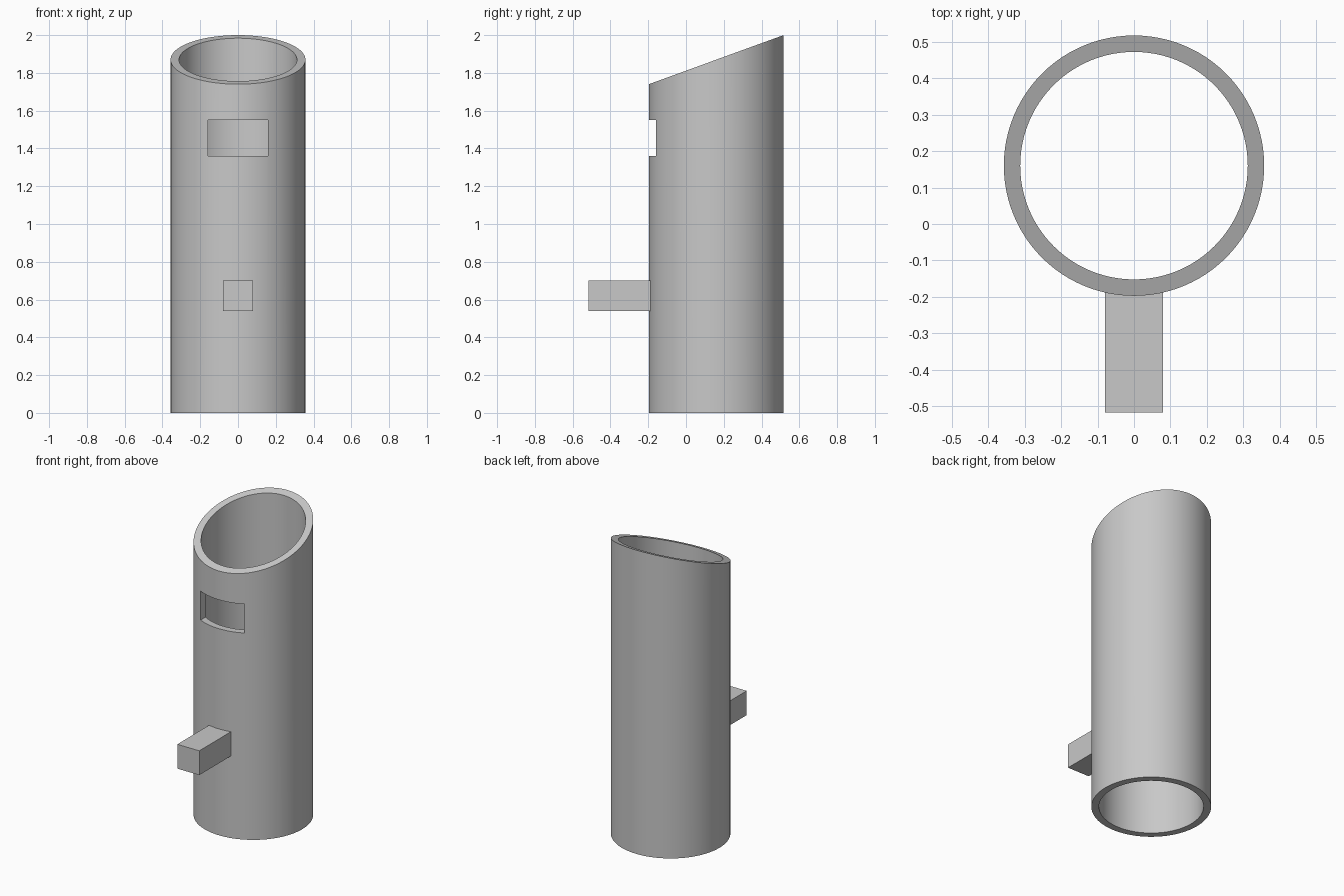
import bpy, bmesh, math

if "Cube" in bpy.data.objects:
    bpy.data.objects.remove(bpy.data.objects["Cube"], do_unlink=True)

SEGMENTS = 96
OUTER, INNER, CENTRE_Y = 0.357, 0.312, 0.16
LOW_TOP, HIGH_TOP = 1.74, 2.0

grey = bpy.data.materials.new("plain_grey")
grey.use_nodes = True
colour = (0.58, 0.58, 0.58, 1)
grey.diffuse_color = colour
grey.node_tree.nodes["Principled BSDF"].inputs["Base Color"].default_value = colour


def add_object(name, bm):
    bmesh.ops.recalc_face_normals(bm, faces=bm.faces)
    mesh = bpy.data.meshes.new(name)
    bm.to_mesh(mesh)
    bm.free()
    obj = bpy.data.objects.new(name, mesh)
    bpy.context.collection.objects.link(obj)
    mesh.materials.append(grey)
    return obj


def box(name, low, high):
    bm = bmesh.new()
    bmesh.ops.create_cube(bm, size=1)
    for v in bm.verts:
        v.co = [(a + b) / 2 + c * (b - a) for a, b, c in zip(low, high, v.co)]
    return add_object(name, bm)


def slant(y):
    t = (y - CENTRE_Y + OUTER) / (2 * OUTER)
    return LOW_TOP + t * (HIGH_TOP - LOW_TOP)


# Hollow tube with a sloping top: outer wall, rim, inner wall and base ring
bm = bmesh.new()
rings = []
for radius, is_top in ((OUTER, False), (OUTER, True), (INNER, True), (INNER, False)):
    ring = []
    for i in range(SEGMENTS):
        a = 2 * math.pi * i / SEGMENTS
        y = CENTRE_Y + radius * math.sin(a)
        ring.append(bm.verts.new((radius * math.cos(a), y, slant(y) if is_top else 0)))
    rings.append(ring)
for k, ring in enumerate(rings):
    following = rings[(k + 1) % len(rings)]
    for i in range(SEGMENTS):
        j = (i + 1) % SEGMENTS
        bm.faces.new((ring[i], ring[j], following[j], following[i]))
tube = add_object("tube", bm)

# Rectangular window through the front wall
cutter = box("window_cutter", (-0.16, -0.4, 1.36), (0.16, 0.1, 1.55))
cutter.hide_render = True
cut = tube.modifiers.new("window", "BOOLEAN")
cut.operation = "DIFFERENCE"
cut.solver = "EXACT"
cut.object = cutter
bpy.ops.object.select_all(action="DESELECT")
bpy.context.view_layer.objects.active = tube
tube.select_set(True)
bpy.ops.object.modifier_apply(modifier=cut.name)
bpy.data.objects.remove(cutter, do_unlink=True)
bpy.ops.object.shade_smooth_by_angle(angle=math.radians(30))

# Square peg sticking out of the front wall
box("front_peg", (-0.08, -0.517, 0.54), (0.08, -0.17, 0.70))
